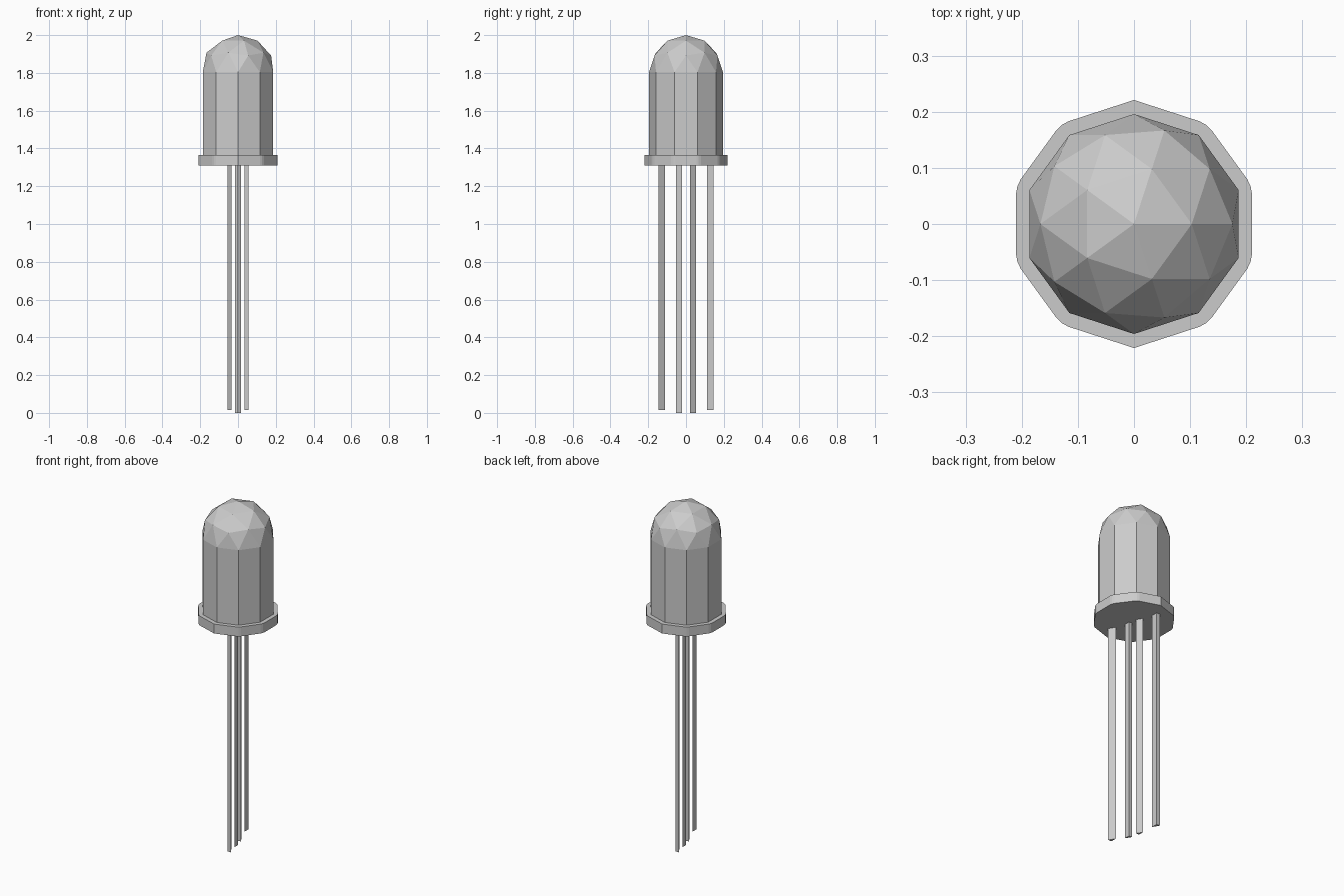
import bpy
import bmesh
from math import cos, sin, radians
from mathutils import Vector

cube = bpy.data.objects.get("Cube")
if cube:
    bpy.data.objects.remove(cube, do_unlink=True)

grey = bpy.data.materials.new("light_grey")
grey.use_nodes = True
grey.diffuse_color = (0.6, 0.6, 0.6, 1)
grey.node_tree.nodes["Principled BSDF"].inputs["Base Color"].default_value = (0.6, 0.6, 0.6, 1)


def finish(name, bm):
    bmesh.ops.recalc_face_normals(bm, faces=bm.faces)
    mesh = bpy.data.meshes.new(name)
    bm.to_mesh(mesh)
    bm.free()
    mesh.materials.append(grey)
    obj = bpy.data.objects.new(name, mesh)
    bpy.context.collection.objects.link(obj)
    return obj


def prism(name, outline, bottom, top):
    bm = bmesh.new()
    base = bm.faces.new([bm.verts.new((x, y, bottom)) for x, y in outline])
    out = bmesh.ops.extrude_face_region(bm, geom=[base], use_keep_orig=True)
    moved = [v for v in out["geom"] if isinstance(v, bmesh.types.BMVert)]
    bmesh.ops.translate(bm, verts=moved, vec=(0, 0, top - bottom))
    return finish(name, bm)


# Domed bulb: half an icosphere with its ten-sided rim drawn down to the flange
RADIUS, RIM, FLANGE_BOTTOM, FLANGE_TOP = 0.196, 1.804, 1.31, 1.365
bm = bmesh.new()
bmesh.ops.create_icosphere(bm, subdivisions=2, radius=RADIUS)
lower = [v for v in bm.verts if v.co.z < -0.01]
bmesh.ops.delete(bm, geom=lower, context='VERTS')
bmesh.ops.translate(bm, verts=bm.verts, vec=(0, 0, RIM))
rim = [e for e in bm.edges if e.is_boundary]
out = bmesh.ops.extrude_edge_only(bm, edges=rim)
for v in out["geom"]:
    if isinstance(v, bmesh.types.BMVert):
        v.co.z = FLANGE_TOP - 0.005
finish("bulb", bm)

# Flange: decagon, softened at all corners but the front and back ones
corners = [Vector((cos(radians(a)), sin(radians(a)))) * 0.221 for a in range(18, 378, 36)]
outline = []
for i, corner in enumerate(corners):
    if abs(corner.x) < 0.01:
        outline.append(corner)
        continue
    before = (corners[i - 1] - corner).normalized() * 0.014
    after = (corners[(i + 1) % 10] - corner).normalized() * 0.014
    middle = corner + (before + after) * 0.3
    outline += [corner + before, middle, corner + after]
prism("flange", outline, FLANGE_BOTTOM, FLANGE_TOP)

# Wire leads: slim wedges, each pair a half turn apart
wedge = [(0.011, -0.018), (-0.011, -0.018), (-0.011, 0.018)]
leads = [("outer_lead", 0.045, -0.128, 1, 1, 0.015),
         ("inner_lead", 0.006, -0.038, -1, 0.9, 0)]
for name, x, y, facing, size, bottom in leads:
    for side, turn in (("front", 1), ("back", -1)):
        shape = [(turn * (x + facing * size * px), turn * (y + facing * size * py))
                 for px, py in wedge]
        prism(side + "_" + name, shape, bottom, FLANGE_BOTTOM + 0.01)
